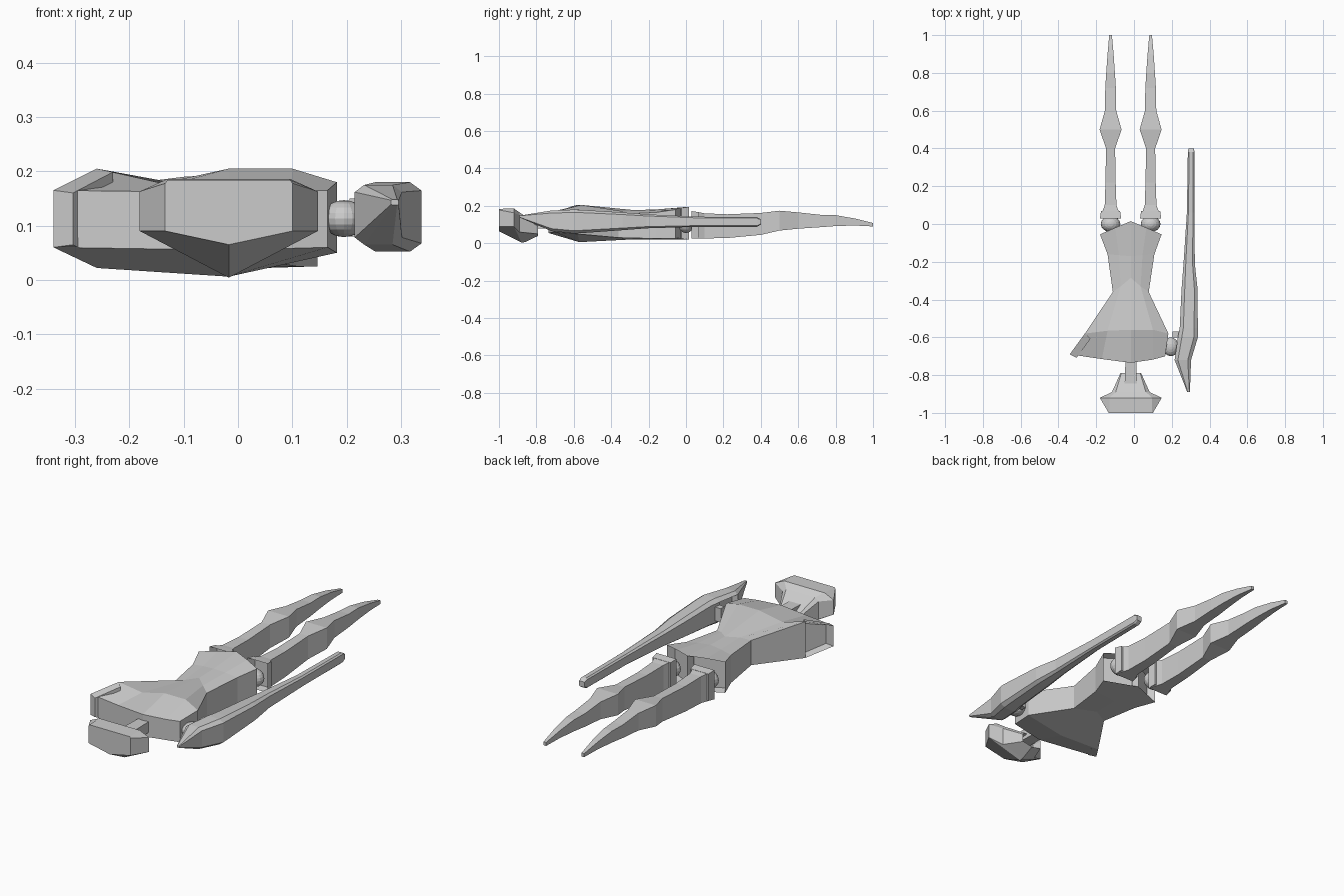
import bpy, bmesh, math
from mathutils import Vector, Matrix

if "Cube" in bpy.data.objects:
    bpy.data.objects.remove(bpy.data.objects["Cube"])

grey = bpy.data.materials.new("plain_grey")
grey.diffuse_color = (0.6, 0.6, 0.6, 1)
grey.use_nodes = True
grey.node_tree.nodes["Principled BSDF"].inputs["Base Color"].default_value = grey.diffuse_color


def finish(bm, name):
    me = bpy.data.meshes.new(name)
    bm.to_mesh(me)
    bm.free()
    me.materials.append(grey)
    ob = bpy.data.objects.new(name, me)
    bpy.context.collection.objects.link(ob)
    return ob


def loft(name, rings, split=None, sockets=(), depth=0.04):
    """Skin rings of equal length; split cuts both caps along two ring points;
    sockets lists points: the face nearest to each gets a recessed opening."""
    bm = bmesh.new()
    vs = [[bm.verts.new(p) for p in r] for r in rings]
    n = len(rings[0])
    for a, b in zip(vs, vs[1:]):
        for i in range(n):
            j = (i + 1) % n
            bm.faces.new((a[i], a[j], b[j], b[i]))
    for r in (vs[0], vs[-1]):
        if split:
            s, e = split
            bm.faces.new(r[s:e + 1])
            bm.faces.new(r[e:] + r[:s + 1])
        else:
            bm.faces.new(r)
    bmesh.ops.recalc_face_normals(bm, faces=bm.faces[:])
    for p in sockets:
        f = min(bm.faces, key=lambda f: (f.calc_center_median() - Vector(p)).length)
        bmesh.ops.inset_individual(bm, faces=[f], thickness=0.008)
        nrm = f.normal.copy()
        bmesh.ops.translate(bm, verts=f.verts[:], vec=-nrm * depth)
    return finish(bm, name)


def box_ring(y, x0, x1, z0, z1):
    return [(x0, y, z0), (x0, y, z1), (x1, y, z1), (x1, y, z0)]


def ball(name, loc, size):
    bm = bmesh.new()
    bmesh.ops.create_uvsphere(bm, u_segments=16, v_segments=10, radius=1,
                              matrix=Matrix.Translation(loc) @ Matrix.Diagonal((*size, 1)))
    return finish(bm, name)


CX = -0.017  # body centre line

# Torso: ring = left low, left top, mid left, centre, mid right, right top, right low, centre low
torso = [
    [(-.34, -.69, .06), (-.34, -.69, .165), (-.17, -.715, .163), (CX, -.735, .165),
     (.10, -.718, .165), (.165, -.70, .165), (.165, -.70, .06), (CX, -.735, .055)],
    [(-.26, -.58, .022), (-.26, -.58, .205), (-.14, -.565, .178), (CX, -.56, .205),
     (.10, -.56, .205), (.182, -.58, .18), (.182, -.58, .05), (CX, -.57, .006)],
    [(-.112, -.36, .03), (-.112, -.36, .155), (-.07, -.33, .17), (CX, -.285, .178),
     (.035, -.33, .17), (.078, -.36, .155), (.078, -.36, .03), (CX, -.30, .02)],
    [(-.14, -.16, .025), (-.14, -.16, .165), (-.08, -.165, .175), (CX, -.17, .18),
     (.045, -.165, .175), (.108, -.16, .165), (.108, -.16, .025), (CX, -.17, .02)],
    [(-.18, -.055, .025), (-.18, -.055, .18), (-.10, -.02, .19), (CX, .015, .195),
     (.066, -.02, .19), (.146, -.055, .18), (.146, -.055, .025), (CX, .015, .02)],
]
loft("torso", torso, split=(3, 7),
     sockets=[(-.30, -.635, .11), (-.10, -.02, .12), (.07, -.02, .12)])

# Neck
loft("neck", [box_ring(-.86, -.05, .016, .08, .135), box_ring(-.72, -.045, .012, .08, .135)])


# Head: brow, cheeks and chin tapering to the neck
def head_ring(y, top, w, zt, zu, zl, chin_y, chin):
    return [(CX - top, y, zt), (CX + top, y, zt), (CX + w, y, zu), (CX + w, y, zl),
            (CX, chin_y, chin), (CX - w, y, zl), (CX - w, y, zu)]


loft("head", [
    head_ring(-1.0, .113, .117, .184, .178, .09, -1.0, .065),
    head_ring(-.92, .113, .164, .186, .163, .09, -.88, .004),
    head_ring(-.89, .08, .10, .165, .15, .06, -.86, .006),
    head_ring(-.79, .05, .055, .10, .09, .05, -.79, .04),
], sockets=[(CX, -.79, .07)], depth=.05)

# Legs: y, half width, low, high
LEG = [(.03, .056, .025, .172), (.10, .031, .026, .16), (.22, .027, .028, .155),
       (.40, .024, .045, .162), (.50, .058, .068, .174), (.60, .030, .078, .165),
       (.72, .028, .086, .152), (.80, .023, .092, .15), (.90, .016, .095, .133),
       (1.0, .007, .09, .108)]
for side, cx in (("left", -.124), ("right", .088)):
    loft(side + "_leg", [box_ring(y, cx - w, cx + w, a, b) for y, w, a, b in LEG],
         sockets=[(cx, .03, .1)])
    ball(side + "_hip_joint", (cx, 0, .10), (.052, .042, .045))

# Arm: y, inner x, outer x, low, high
ARM = [(-.89, .282, .296, .138, .148), (-.72, .215, .302, .065, .175),
       (-.60, .232, .338, .052, .180), (-.55, .242, .338, .055, .178),
       (-.34, .252, .336, .07, .165), (-.21, .262, .322, .08, .155),
       (.06, .280, .320, .088, .142), (.38, .285, .320, .088, .140),
       (.40, .288, .318, .10, .128)]


def arm_ring(y, x0, x1, z0, z1):
    cx, cz = (x1 - x0) * .2, (z1 - z0) * .12
    return [(x0, y, z0 + cz), (x0, y, z1 - cz), (x0 + cx, y, z1), (x1 - cx, y, z1),
            (x1, y, z1 - cz), (x1, y, z0 + cz), (x1 - cx, y, z0), (x0 + cx, y, z0)]


loft("right_arm", [arm_ring(*r) for r in ARM], sockets=[(.223, -.66, .115)], depth=.03)

# Shoulder joint and the small lip beside it
ball("shoulder_joint", (.195, -.65, .113), (.042, .05, .034))
loft("shoulder_lip", [box_ring(-.60, .205, .24, .08, .15), box_ring(-.57, .205, .245, .08, .15)])
